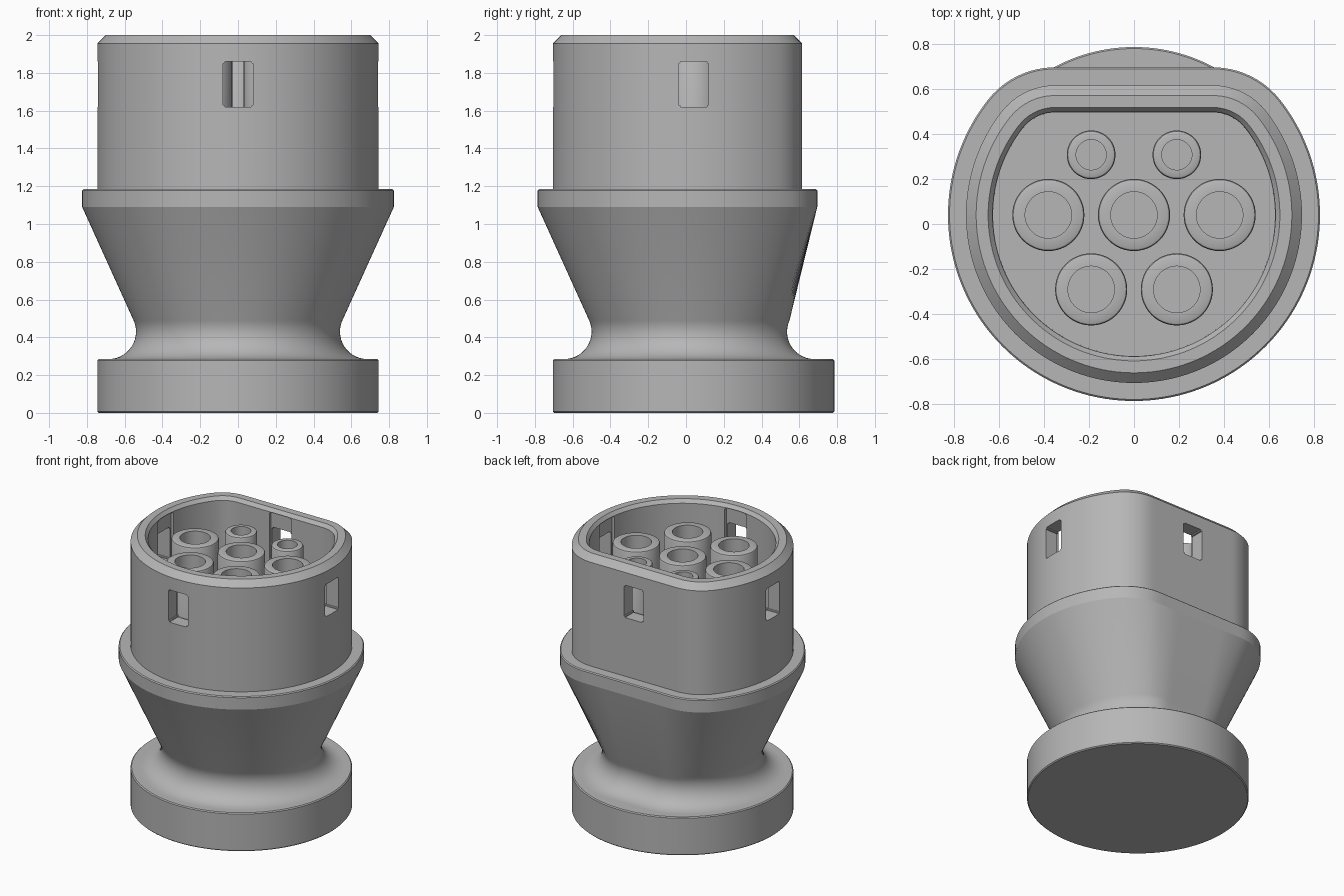
import bpy, bmesh, math
from mathutils import Matrix, Vector

if "Cube" in bpy.data.objects:
    bpy.data.objects.remove(bpy.data.objects["Cube"])

AXIS_Y = 0.04      # shared centre line of the round parts
SEGMENTS = 160

grey = bpy.data.materials.new("plain grey")
grey.use_nodes = True
grey.diffuse_color = (0.47, 0.47, 0.47, 1)
grey.node_tree.nodes["Principled BSDF"].inputs["Base Color"].default_value = grey.diffuse_color


def make_object(name, bm):
    bmesh.ops.recalc_face_normals(bm, faces=bm.faces[:])
    mesh = bpy.data.meshes.new(name)
    bm.to_mesh(mesh)
    bm.free()
    mesh.materials.append(grey)
    obj = bpy.data.objects.new(name, mesh)
    bpy.context.collection.objects.link(obj)
    return obj


def smooth(obj):
    bpy.ops.object.select_all(action='DESELECT')
    obj.select_set(True)
    bpy.context.view_layer.objects.active = obj
    bpy.ops.object.shade_smooth_by_angle(angle=math.radians(30))


def reach(angle, radius, flat, half):
    """Distance to a circle cut by a flat at the back, with rounded corners."""
    if radius - flat < 1e-4:
        return radius
    c, s = abs(math.cos(angle)), math.sin(angle)
    corner = (radius**2 - half**2 - flat**2) / (2 * (radius - flat))
    cx, cy = half, flat - corner
    if s <= 0 or math.atan2(s, c) <= math.atan2(cy, cx):
        return radius
    if c * flat <= half * s:
        return flat / s
    along = c * cx + s * cy
    return along + math.sqrt(along**2 - cx**2 - cy**2 + corner**2)


def loft(name, levels, centre=(0, AXIS_Y), segments=SEGMENTS):
    """Skin a stack of (z, radius, flat, half flat width) outlines, capped."""
    bm = bmesh.new()
    rings = []
    for z, radius, flat, half in levels:
        ring = []
        for i in range(segments):
            a = math.tau * i / segments
            r = reach(a, radius, flat, half)
            ring.append(bm.verts.new((centre[0] + r * math.cos(a),
                                      centre[1] + r * math.sin(a), z)))
        rings.append(ring)
    for low, high in zip(rings, rings[1:]):
        for i in range(segments):
            j = (i + 1) % segments
            bm.faces.new((low[i], low[j], high[j], high[i]))
    bm.faces.new(rings[0])
    bm.faces.new(rings[-1])
    return make_object(name, bm)


def round_level(z, radius):
    return (z, radius, radius, 0)


def flat_level(z, radius):
    return (z, radius, radius - 0.17, 0.35)


# Round foot
foot = loft("foot", [round_level(z, r) for z, r in
                     ((0, 0.738), (0.007, 0.745), (0.278, 0.745), (0.285, 0.738))])
smooth(foot)

# Flared neck: concave fillet sweeping up into the slanted wall
neck_levels = []
for step in range(15):
    a = math.radians(-90 + 114.6 * step / 14)
    r = 0.685 - 0.145 * math.cos(a)
    neck_levels.append((0.43 + 0.145 * math.sin(a), r, r - 0.045, 0.15))
neck_levels.append(flat_level(1.09, 0.825))
neck = loft("neck", neck_levels)
smooth(neck)

# Collar ring
collar = loft("collar", [flat_level(z, r) for z, r in
                         ((1.09, 0.825), (1.178, 0.825), (1.185, 0.818))])
smooth(collar)

# Hollow socket shell with chamfered rim
shell = loft("socket_shell", [flat_level(z, r) for z, r in (
    (1.1, 0.745), (1.955, 0.745), (2.0, 0.70), (2.0, 0.647),
    (1.975, 0.627), (1.2, 0.625))])


# Latch windows with shallow guide slots above them, one per side
def cut_box(target, size, location, turn):
    bm = bmesh.new()
    bmesh.ops.create_cube(bm, size=1)
    bmesh.ops.scale(bm, vec=size, verts=bm.verts)
    through = [e for e in bm.edges
               if abs((e.verts[0].co - e.verts[1].co).normalized().x) > 0.9]
    bmesh.ops.bevel(bm, geom=through, offset=0.01, segments=3, affect='EDGES')
    bmesh.ops.translate(bm, vec=location, verts=bm.verts)
    bmesh.ops.rotate(bm, cent=(0, 0, 0), matrix=Matrix.Rotation(turn, 3, 'Z'), verts=bm.verts)
    bmesh.ops.translate(bm, vec=(0, AXIS_Y, 0), verts=bm.verts)
    cutter = make_object("cutter", bm)
    cutter.hide_render = True
    mod = target.modifiers.new("cut", 'BOOLEAN')
    mod.operation, mod.solver, mod.object = 'DIFFERENCE', 'EXACT', cutter
    bpy.ops.object.select_all(action='DESELECT')
    bpy.context.view_layer.objects.active = target
    target.select_set(True)
    bpy.ops.object.modifier_apply(modifier=mod.name)
    bpy.data.objects.remove(cutter)


for quarter in range(4):
    turn = quarter * math.pi / 2
    wall = 0.455 if quarter == 1 else 0.625
    cut_box(shell, (0.4, 0.16, 0.24), (wall + 0.06, 0, 1.74), turn)
    cut_box(shell, (0.12, 0.18, 0.36), (wall - 0.042, 0, 1.795), turn)
smooth(shell)


# Contact sleeves: rounded rim and blind bore
def sleeve(name, x, y, outer, bore):
    profile = ((1.19, outer), (1.868, outer), (1.876, outer - 0.004),
               (1.88, outer - 0.012), (1.88, bore), (1.45, bore))
    smooth(loft(name, [round_level(z, r) for z, r in profile], (x, y), 48))


sleeve("centre_sleeve", 0, AXIS_Y, 0.16, 0.103)
for side, sign in (("left", 1), ("right", -1)):
    sleeve(side + "_sleeve", sign * 0.38, AXIS_Y, 0.16, 0.103)
    sleeve("front_" + side + "_sleeve", sign * 0.19, -0.29, 0.16, 0.103)
    sleeve("back_" + side + "_small_sleeve", sign * 0.19, 0.307, 0.108, 0.067)
